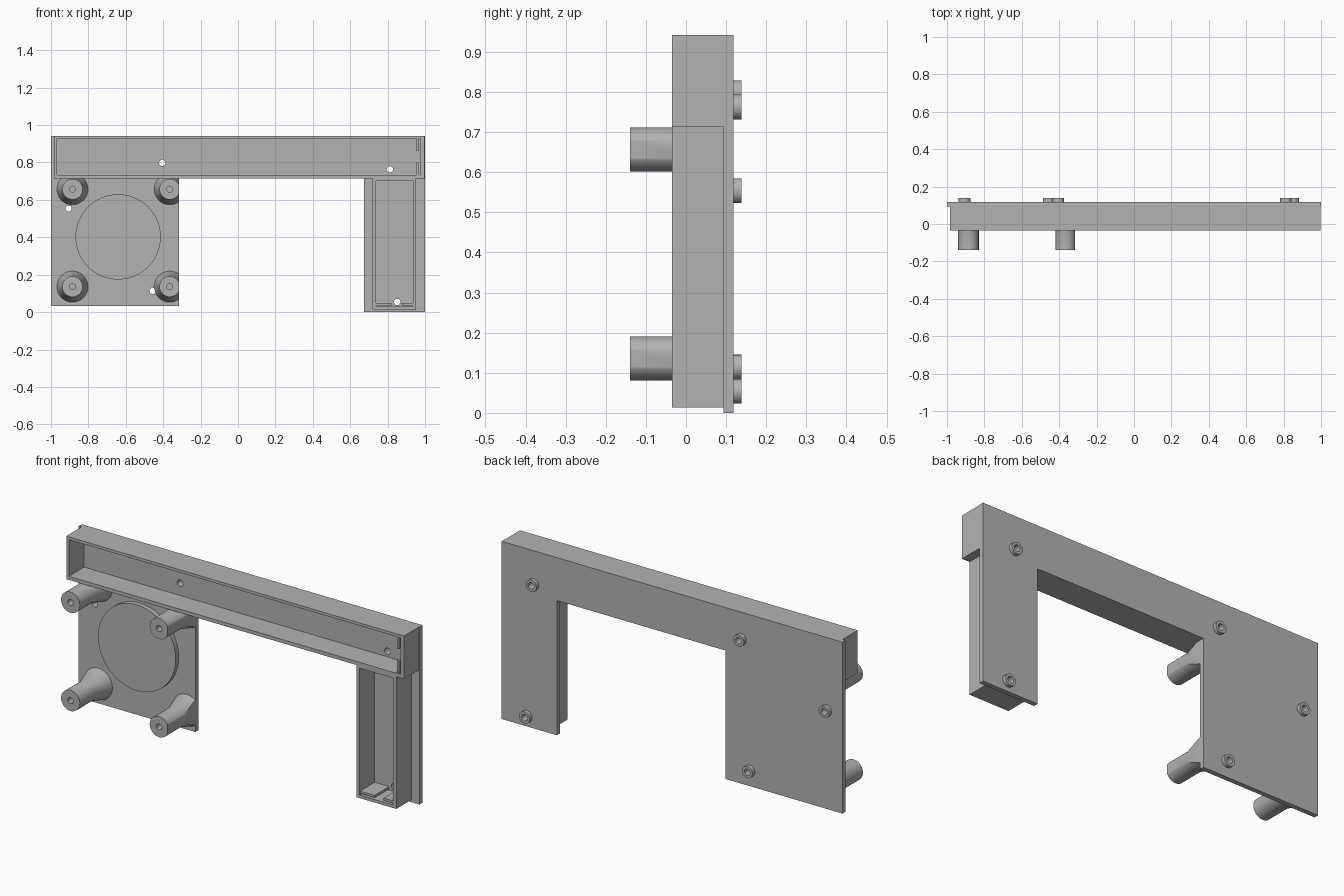
import bpy, bmesh, math
from mathutils import Vector

cube = bpy.data.objects.get("Cube")
if cube:
    bpy.data.objects.remove(cube)

GREY = (0.45, 0.45, 0.45, 1)
grey = bpy.data.materials.new("plain grey")
grey.use_nodes = True
grey.diffuse_color = GREY
grey.node_tree.nodes["Principled BSDF"].inputs["Base Color"].default_value = GREY

FRONT, PLATE, BACK = -0.035, 0.093, 0.118   # depths of tray rim, plate face, plate back
PANEL_EDGE, BAR_BOTTOM = -0.315, 0.714


def finish(name, bm, smooth=False):
    bmesh.ops.recalc_face_normals(bm, faces=bm.faces)
    mesh = bpy.data.meshes.new(name)
    bm.to_mesh(mesh)
    bm.free()
    mesh.materials.append(grey)
    ob = bpy.data.objects.new(name, mesh)
    bpy.context.collection.objects.link(ob)
    if smooth:
        bpy.ops.object.select_all(action='DESELECT')
        ob.select_set(True)
        bpy.context.view_layer.objects.active = ob
        bpy.ops.object.shade_smooth_by_angle(angle=math.radians(35))
    return ob


def prism(name, outline, y0, y1):
    """Extrude an x-z outline along y."""
    bm = bmesh.new()
    face = bm.faces.new([bm.verts.new((x, y0, z)) for x, z in outline])
    new = bmesh.ops.extrude_face_region(bm, geom=[face])["geom"]
    bmesh.ops.translate(bm, vec=(0, y1 - y0, 0),
                        verts=[v for v in new if isinstance(v, bmesh.types.BMVert)])
    return finish(name, bm)


def rect(x0, x1, z0, z1):
    return [(x0, z0), (x1, z0), (x1, z1), (x0, z1)]


def frame(name, outer, inner):
    """Four walls between two rectangles, open at the front."""
    bm = bmesh.new()
    rings = [[bm.verts.new((x, y, z)) for x, z in loop]
             for loop, y in ((outer, PLATE), (outer, FRONT), (inner, FRONT), (inner, PLATE))]
    for a, b in zip(rings, rings[1:] + rings[:1]):
        for i in range(4):
            j = (i + 1) % 4
            bm.faces.new((a[i], a[j], b[j], b[i]))
    return finish(name, bm)


def lathe(name, profile, x, z, closed=False, clips=()):
    """Spin a (radius, y) profile about the y direction, then trim it by planes."""
    bm = bmesh.new()
    vs = [bm.verts.new((x + r, y, z)) for r, y in profile]
    pairs = list(zip(vs, vs[1:])) + ([(vs[-1], vs[0])] if closed else [])
    edges = [bm.edges.new(p) for p in pairs]
    bmesh.ops.spin(bm, geom=vs + edges, cent=(x, 0, z), axis=(0, 1, 0),
                   angle=math.tau, steps=48)
    bmesh.ops.remove_doubles(bm, verts=bm.verts, dist=0.0001)
    for co, no in clips:
        bmesh.ops.bisect_plane(bm, geom=bm.verts[:] + bm.edges[:] + bm.faces[:],
                               plane_co=Vector(co), plane_no=Vector(no), clear_outer=True)
        bmesh.ops.holes_fill(bm, edges=[e for e in bm.edges if e.is_boundary])
    return finish(name, bm, smooth=True)


# Back plate: wide panel, top bar and narrow leg in one outline
plate = prism("back_plate", [
    (-1, 0.033), (PANEL_EDGE, 0.033), (PANEL_EDGE, BAR_BOTTOM), (0.675, BAR_BOTTOM),
    (0.675, 0), (1, 0), (1, 0.942), (-1, 0.942)], PLATE, BACK)

# Screw bosses on the back, with holes through the plate
bosses = [(-0.405, 0.798), (0.812, 0.763), (-0.906, 0.554), (-0.456, 0.114), (0.851, 0.054)]
for i, (x, z) in enumerate(bosses):
    lathe(f"screw_boss_{i + 1}",
          [(0.017, BACK), (0.031, BACK), (0.031, 0.138), (0.017, 0.138)], x, z, closed=True)
    cutter = lathe(f"hole_cutter_{i + 1}",
                   [(0, 0.05), (0.017, 0.05), (0.017, 0.2), (0, 0.2)], x, z)
    cut = plate.modifiers.new("screw hole", 'BOOLEAN')
    cut.operation, cut.solver, cut.object = 'DIFFERENCE', 'EXACT', cutter
    cutter.hide_render = True
    cutter.hide_viewport = True

# Open trays along the bar and down the leg
frame("bar_tray", rect(-0.983, 0.998, BAR_BOTTOM, 0.942), rect(-0.968, 0.977, 0.733, 0.927))
frame("leg_tray", rect(0.72, 0.953, 0.013, BAR_BOTTOM), rect(0.737, 0.935, 0.029, 0.702))

# Split retaining ribs at the tray ends
for i, (z0, z1) in enumerate(((0.733, 0.8), (0.862, 0.927))):
    prism(f"bar_rib_{i + 1}", rect(0.954, 0.967, z0, z1), FRONT + 0.005, PLATE)
for i, (x0, x1) in enumerate(((0.737, 0.822), (0.876, 0.935))):
    prism(f"leg_rib_{i + 1}", rect(x0, x1, 0.036, 0.048), FRONT + 0.005, PLATE)

# Raised disc on the panel
lathe("panel_disc", [(0, 0.068), (0.228, 0.068), (0.228, PLATE), (0, PLATE)], -0.641, 0.402)

# Flared standoffs with blind holes, trimmed at the panel edge and under the bar
post = [(0, -0.02), (0.016, -0.02), (0.016, -0.14), (0.055, -0.14),
        (0.055, 0), (0.083, PLATE), (0, PLATE)]
for side, x in (("right", -0.885), ("left", -0.365)):
    for level, z in (("upper", 0.657), ("lower", 0.136)):
        lathe(f"{level}_{side}_standoff", post, x, z,
              clips=(((PANEL_EDGE, 0, 0), (1, 0, 0)), ((0, 0, 0.722), (0, 0, 1))))
